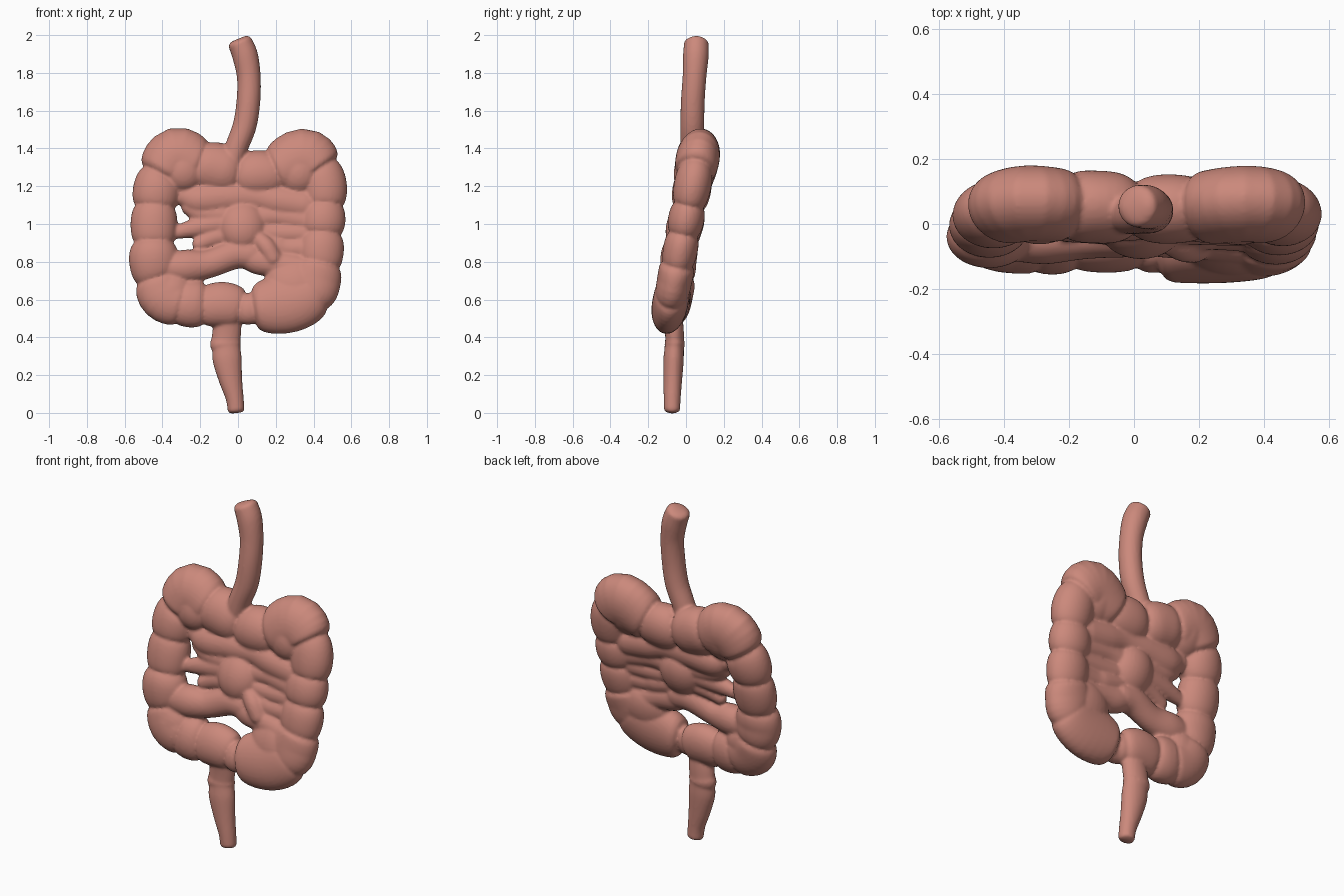
import bpy, bmesh, math
from mathutils import Vector

if "Cube" in bpy.data.objects:
    bpy.data.objects.remove(bpy.data.objects["Cube"])

mat = bpy.data.materials.new("flesh pink")
mat.diffuse_color = (0.60, 0.25, 0.20, 1)
mat.use_nodes = True
mat.node_tree.nodes["Principled BSDF"].inputs["Base Color"].default_value = mat.diffuse_color
FRONT = Vector((0, -1, 0.19)).normalized()   # the organ lies in a slightly tilted plane
body = bmesh.new()                           # all parts, fused into one skin at the end


def plane_y(z):
    return 0.19 * (z - 1.02)


def catmull(a, b, c, d, t):
    return 0.5 * (2 * b + (c - a) * t + (2 * a - 5 * b + 4 * c - d) * t * t
                  + (3 * b - a - 3 * c + d) * t ** 3)


def finish(bm):
    bmesh.ops.recalc_face_normals(bm, faces=bm.faces)
    me = bpy.data.meshes.new("part")
    bm.to_mesh(me)
    bm.free()
    body.from_mesh(me)
    bpy.data.meshes.remove(me)


def sweep(samples, closed=False, sides=28):
    """samples: (centre, in-plane radius, depth radius)"""
    bm = bmesh.new()
    n = len(samples)
    rings = []
    for i, (c, r, d) in enumerate(samples):
        a = samples[(i - 1) % n if closed else max(i - 1, 0)][0]
        b = samples[(i + 1) % n if closed else min(i + 1, n - 1)][0]
        t = (b - a).normalized()
        side = t.cross(FRONT).normalized()
        dep = side.cross(t).normalized()
        rings.append([bm.verts.new(c + side * r * math.cos(k * math.tau / sides)
                                   + dep * d * math.sin(k * math.tau / sides))
                      for k in range(sides)])
    for i in range(n if closed else n - 1):
        p, q = rings[i], rings[(i + 1) % n]
        for k in range(sides):
            m = (k + 1) % sides
            bm.faces.new((p[k], p[m], q[m], q[k]))
    if not closed:
        bm.faces.new(rings[0])
        bm.faces.new(rings[-1])
    finish(bm)


def tube(pts, flat=1.0, cap=1.0):
    """open tube through (x, y, z, radius[, depth]) with rounded ends"""
    P = [Vector(p[:3]) for p in pts]
    R = [p[3] for p in pts]
    D = [p[4] if len(p) > 4 else p[3] * flat for p in pts]
    get = lambda L, i: L[max(0, min(len(L) - 1, i))]
    s = []
    for i in range(len(P) - 1):
        for j in range(8 if i < len(P) - 2 else 9):
            s.append(tuple(catmull(*(get(L, i + o) for o in (-1, 0, 1, 2)), j / 8)
                           for L in (P, R, D)))

    def dome(end, nxt):
        c, r, d = end
        t = (c - nxt[0]).normalized()
        k = 1.0 if cap > .5 else .5
        return [(c + t * r * cap * math.sin(a), r * (1 - k + k * math.cos(a)), d * math.cos(a))
                for a in (math.radians(x) for x in (20, 40, 60, 75, 86))]
    sweep(dome(s[0], s[1])[::-1] + s + dome(s[-1], s[-2]))


def pouch(x, z, rx, rz, ry, dy=0):
    """ellipsoid lying in the tilted plane"""
    bm = bmesh.new()
    bmesh.ops.create_uvsphere(bm, u_segments=32, v_segments=20, radius=1)
    for v in bm.verts:
        h = z + rz * v.co.z
        v.co = Vector((x + rx * v.co.x, plane_y(h) + dy + ry * v.co.y, h))
    finish(bm)


# Colon: pouches as crease (x, z, radius) then middle (x, z, radius), round the ring
ring = [
    (0, 1.265, .083), (-.11, 1.295, .137), (-.205, 1.31, .11), (-.325, 1.355, .157),
    (-.41, 1.255, .095), (-.43, 1.175, .127), (-.44, 1.09, .097), (-.445, 1.0, .124),
    (-.445, .90, .095), (-.445, .81, .132), (-.43, .71, .098), (-.385, .62, .14),
    (-.30, .585, .112), (-.25, .58, .13), (-.18, .565, .092), (-.08, .575, .12),
    (.02, .555, .078), (.05, .552, .085), (.085, .555, .083), (.27, .585, .162),
    (.385, .64, .122), (.405, .71, .142), (.43, .785, .102), (.438, .865, .123),
    (.445, .945, .09), (.446, 1.02, .123), (.455, 1.10, .092), (.455, 1.20, .122),
    (.43, 1.28, .103), (.345, 1.345, .162), (.20, 1.275, .107), (.10, 1.262, .129),
]
N = len(ring)
cen = [Vector((x, plane_y(z) + (.02 if x < .03 and z < .8 else 0), z)) for x, z, r in ring]
samples = []
for i in range(N):
    four = [cen[(i + o) % N] for o in (-1, 0, 1, 2)]
    r0, r1 = ring[i][2], ring[(i + 1) % N][2]
    for j in range(7):
        a = j / 7 * math.pi / 2
        if i % 2 == 0:      # crease to belly
            u, r = 1 - math.cos(a), r0 + (r1 - r0) * math.sin(a)
        else:               # belly to crease
            u, r = math.sin(a), r1 + (r0 - r1) * math.cos(a)
        c = catmull(*four, u)
        depth = r * (.7 + .13 * min(1, max(0, (c.z - .6) / .7)))
        lim = .09 + .02 * min(1, max(0, (c.z - .7) / .4))
        samples.append((c, r, depth if depth < lim else lim + .25 * (depth - lim)))
sweep(samples, closed=True, sides=36)

# Inner bulges of the colon corners
pouch(-.29, 1.31, .135, .145, .115)
pouch(.32, 1.30, .135, .15, .115)
pouch(-.36, .65, .125, .12, .088, .015)
pouch(.31, .69, .17, .15, .092)

# Gullet
tube([(-.04, .03, 1.30, .06), (-.01, .03, 1.40, .061), (.035, .033, 1.52, .063),
      (.055, .036, 1.65, .063), (.057, .045, 1.78, .063), (.038, .052, 1.89, .068),
      (.012, .055, 1.957, .065)], cap=.4)

# Rectum with a small collar fold
tube([(-.05, -.07, .52, .07, .05), (-.058, -.062, .44, .076, .05),
      (-.064, -.06, .385, .077, .05), (-.066, -.06, .365, .082, .054),
      (-.062, -.062, .345, .075, .051), (-.057, -.066, .28, .077, .054),
      (-.04, -.07, .18, .063, .05), (-.018, -.073, .08, .048, .045),
      (-.01, -.074, .017, .045, .043)], cap=.4)

# Small bowel: coils given as (x, z, radius), lying in the ring's plane
coils = [
    [(-.28, 1.15, .06), (-.2, 1.13, .09), (-.05, 1.14, .09),
     (.1, 1.14, .08), (.22, 1.12, .09), (.35, 1.1, .09)],                    # upper
    [(-.25, 1.09, .05), (-.19, 1.06, .06), (-.08, 1.05, .07)],               # left
    [(-.33, .955, .035), (-.2, .985, .055), (-.05, 1.01, .07)],              # left finger
    [(-.205, .895, .038), (-.12, .93, .052), (-.02, .95, .065)],             # lower finger
    [(-.36, .77, .08), (-.27, .775, .09), (-.15, .79, .075),
     (-.02, .84, .08), (.06, .84, .08)],                                     # lower left
    [(.02, .86, .07), (.1, .81, .075), (.2, .79, .075), (.34, .75, .09)],    # lower right
    [(.08, 1.03, .07), (.2, 1.04, .065), (.36, 1.02, .075)],                 # right, three coils
    [(.1, .96, .06), (.2, .95, .06), (.36, .95, .065)],
    [(.1, .9, .06), (.2, .88, .065), (.26, .87, .06), (.37, .87, .07)],
]
for pts in coils:
    tube([(x, plane_y(z), z, r) for x, z, r in pts], flat=.85)
# front lobe hanging from the centre
tube([(.10, -.04, .93, .045), (.15, -.065, .88, .05), (.185, -.07, .82, .05)])

# Central pouch
pouch(.022, .995, .132, .14, .1)

# Fuse everything into one continuous skin
me = bpy.data.meshes.new("digestive_tract")
body.to_mesh(me)
body.free()
me.materials.append(mat)
ob = bpy.data.objects.new("digestive_tract", me)
bpy.context.collection.objects.link(ob)
rm = ob.modifiers.new("fuse", 'REMESH')
rm.mode = 'VOXEL'
rm.voxel_size = 0.009
rm.use_smooth_shade = True
sm = ob.modifiers.new("soften", 'SMOOTH')
sm.factor = 0.5
sm.iterations = 3
